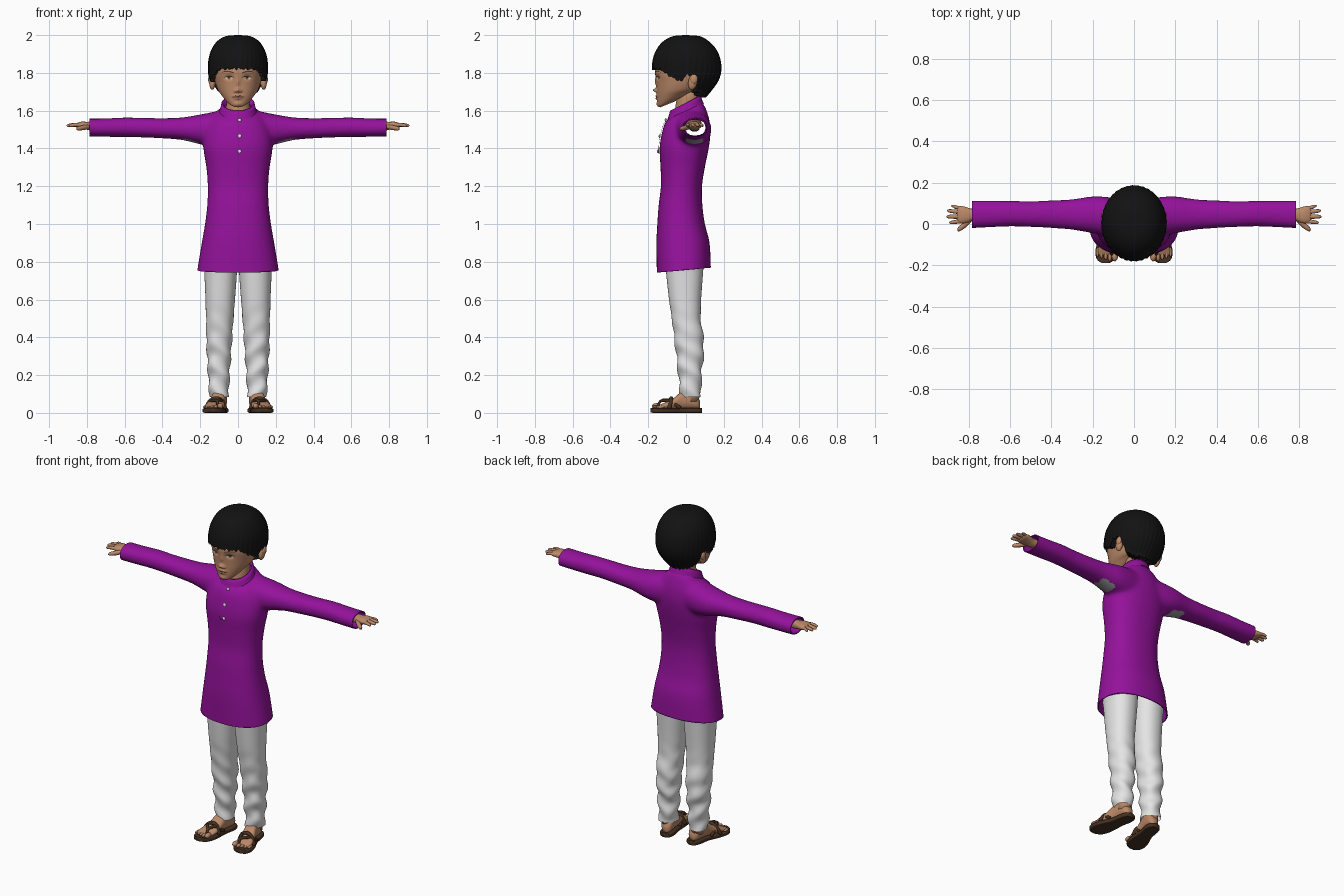
import bpy, bmesh, math
from mathutils import Vector as V, Matrix
from mathutils.bvhtree import BVHTree

if "Cube" in bpy.data.objects:
    bpy.data.objects.remove(bpy.data.objects["Cube"])

def mat(name, r, g, b):
    m = bpy.data.materials.new(name)
    m.diffuse_color = (r, g, b, 1)
    m.use_nodes = True
    m.node_tree.nodes["Principled BSDF"].inputs["Base Color"].default_value = m.diffuse_color
    return m

PURPLE, WHITE = mat("purple cloth", .30, .006, .33), mat("white cloth", .78, .78, .78)
SKIN, HAIR = mat("skin", .50, .25, .14), mat("black hair", .006, .006, .006)
LEATHER, LIP = mat("brown leather", .06, .03, .015), mat("lip", .36, .15, .10)
BROW, IRIS = mat("dark brown brow", .09, .045, .025), mat("amber iris", .30, .13, .03)
EYE, GREY = mat("eye white", .55, .48, .42), mat("grey gusset", .35, .33, .35)

# ---------- helpers ----------
def make(name, bm, material, mirror=False):
    bmesh.ops.recalc_face_normals(bm, faces=bm.faces[:])
    for f in bm.faces:
        f.smooth = True
    me = bpy.data.meshes.new(name)
    bm.to_mesh(me)
    me.materials.append(material)
    ob = bpy.data.objects.new(name, me)
    bpy.context.collection.objects.link(ob)
    if mirror:
        ob.modifiers.new("Mirror", 'MIRROR').use_mirror_merge = False
    return ob

def spline(rows, k=6):
    """Catmull-Rom upsampling of rows of numbers."""
    out = []
    for i in range(len(rows) - 1):
        a, b, c, d = (rows[max(0, min(len(rows) - 1, i + o))] for o in (-1, 0, 1, 2))
        for j in range(k):
            t = j / k
            out.append([q + .5 * t * (r - p + t * (2*p - 5*q + 4*r - s + t * (3*(q - r) + s - p)))
                        for p, q, r, s in zip(a, b, c, d)])
    return out + [list(rows[-1])]

def power(c, p):
    return math.copysign(abs(c) ** (2 / p), c)

def oval(c, u, v, n=32, p=2):
    c, u, v = V(c), V(u), V(v)
    return [c + u * power(math.cos(a), p) + v * power(math.sin(a), p)
            for a in (2 * math.pi * i / n for i in range(n))]

def add_loft(bm, rings, caps=(True, True)):
    vs = [[bm.verts.new(p) for p in r] for r in rings]
    n = len(vs[0])
    for a, b in zip(vs, vs[1:]):
        for i in range(n):
            bm.faces.new((a[i], a[(i + 1) % n], b[(i + 1) % n], b[i]))
    for on, r in zip(caps, (vs[0], vs[-1])):
        if on:
            bm.faces.new(r)
    return bm

def loft(name, rings, material, mirror=False, caps=(True, True)):
    return make(name, add_loft(bmesh.new(), rings, caps), material, mirror)

def tube_rings(pts, n=12):
    """Rows of x, y, z, radius along a path."""
    rows, rings = spline(pts, 5), []
    for i, r in enumerate(rows):
        t = V(rows[min(i + 1, len(rows) - 1)][:3]) - V(rows[max(i - 1, 0)][:3])
        side = t.cross(V((0, 0, 1))).normalized()
        rings.append(oval(r[:3], side * r[3], side.cross(t).normalized() * r[3], n))
    return rings

def ball(name, c, r, material, mirror=False, rot=0):
    bm = bmesh.new()
    bmesh.ops.create_uvsphere(bm, u_segments=20, v_segments=12, radius=1,
                              matrix=Matrix.Translation(c) @ Matrix.Rotation(rot, 4, 'X') @ Matrix.Diagonal((*r, 1)))
    return make(name, bm, material, mirror)

def front_y(bvh, x, z):
    return bvh.ray_cast(V((x, -1, z)), V((0, 1, 0)))[0].y

def plate(name, bvh, xa, xb, lo, hi, material, off, mirror=False, nx=16, nz=6):
    """Thin patch laid on a front surface between two curves lo(x) and hi(x)."""
    bm, grid = bmesh.new(), []
    for i in range(nx + 1):
        x = xa + (xb - xa) * i / nx
        zs = [lo(x) + (hi(x) - lo(x)) * j / nz for j in range(nz + 1)]
        grid.append([bm.verts.new((x, front_y(bvh, x, z) - off, z)) for z in zs])
    for a, b in zip(grid, grid[1:]):
        for j in range(nz):
            bm.faces.new((a[j], b[j], b[j + 1], a[j + 1]))
    return make(name, bm, material, mirror)

# ---------- tunic: body and sleeves fused, then hems cut open ----------
body = [(.68, .225, -.155, .135, 0), (.76, .215, -.155, .132, 0), (.9, .192, -.157, .125, 0),
        (1.0, .175, -.152, .10, 0), (1.1, .163, -.145, .087, 0), (1.2, .16, -.133, .085, 0),
        (1.3, .168, -.135, .10, 0), (1.4, .183, -.14, .12, 0), (1.48, .178, -.128, .13, 0),
        (1.54, .155, -.112, .125, .05), (1.58, .13, -.092, .11, .2), (1.605, .10, -.075, .095, .35),
        (1.625, .075, -.05, .075, .45)]
sleeve = [(.04, 1.42, 1.60, -.06, .12), (.12, 1.41, 1.595, -.06, .13), (.2, 1.422, 1.58, -.045, .134),
          (.3, 1.445, 1.564, -.028, .12), (.4, 1.453, 1.56, -.02, .115), (.5, 1.458, 1.562, -.015, .11),
          (.6, 1.46, 1.564, -.012, .113), (.7, 1.461, 1.559, -.017, .114), (.84, 1.463, 1.558, -.024, .114)]
bm = bmesh.new()
add_loft(bm, [[p + V((0, 0, k * (p.y - .02))) for p in
               oval((0, (f + b) / 2, z), (w, 0, 0), (0, (b - f) / 2, 0), 48, 2.3)]
              for z, w, f, b, k in spline(body)])
for s in (-1, 1):
    add_loft(bm, [oval((s * x, (f + b) / 2, (lo + hi) / 2), (0, (b - f) / 2, 0), (0, 0, (hi - lo) / 2), 32, 2.2)
                  for x, lo, hi, f, b in spline(sleeve)])
rough = make("rough_tunic", bm, PURPLE)
mod = rough.modifiers.new("Fuse", 'REMESH')
mod.mode, mod.voxel_size = 'VOXEL', .01
mod = rough.modifiers.new("Relax", 'SMOOTH')
mod.factor, mod.iterations = .5, 14
fused = bpy.data.meshes.new_from_object(rough.evaluated_get(bpy.context.evaluated_depsgraph_get()))
bpy.data.objects.remove(rough)
bm = bmesh.new()
bm.from_mesh(fused)
for co, no in (((0, 0, .757), (0, .09, -1)), ((.785, 0, 0), (1, 0, 0)), ((-.785, 0, 0), (-1, 0, 0))):
    bmesh.ops.bisect_plane(bm, geom=bm.verts[:] + bm.edges[:] + bm.faces[:],
                           plane_co=co, plane_no=no, clear_outer=True)
bm.normal_update()
for f in bm.faces:  # gusset patches under the arms
    c = f.calc_center_median()
    f.material_index = int(f.normal.z < -.6 and .205 < abs(c.x) < .30 and 0 < c.y < .09 and c.z > 1.3)
chest = BVHTree.FromBMesh(bm)
tunic = make("tunic", bm, PURPLE)
tunic.data.materials.append(GREY)
mod = tunic.modifiers.new("Cloth", 'SOLIDIFY')
mod.thickness, mod.offset = .006, -1

# collar, placket, buttons
collar = [(1.555, 1.635, .100, -.098, .095), (1.578, 1.658, .092, -.09, .085),
          (1.60, 1.68, .087, -.084, .08), (1.60, 1.68, .080, -.077, .073), (1.56, 1.64, .080, -.077, .073)]
loft("collar", [[p + V((0, 0, (zf + zb) / 2 + (zb - zf) / 2 * (p.y - (f + b) / 2) / ((b - f) / 2)))
                 for p in oval((0, (f + b) / 2, 0), (w, 0, 0), (0, (b - f) / 2, 0), 48)]
                for zf, zb, w, f, b in collar], PURPLE, caps=(False, False))
plate("placket", chest, -.022, .036, lambda x: 1.372, lambda x: 1.572, PURPLE, .006, nz=20)
for z in (1.55, 1.465, 1.385):
    ball("button", (.008, front_y(chest, .008, z) - .009, z), (.010, .005, .010), WHITE)

# ---------- trousers ----------
leg = [(.95, .0, .15, -.11, .08), (.80, .004, .18, -.11, .093), (.74, .006, .178, -.105, .09),
       (.6, .016, .172, -.09, .08), (.5, .024, .169, -.075, .078), (.4, .031, .168, -.062, .092),
       (.3, .038, .163, -.05, .092), (.2, .045, .158, -.04, .082), (.085, .05, .15, -.032, .08)]
def crease(p):
    fade = max(0, min(1, (.6 - p.z) / .3))
    return p + V((.004 * math.sin(p.z * 60 + p.y * 30), -.005 * math.sin(p.z * 50 - p.x * 35), 0)) * fade
loft("trouser_leg", [[crease(p) for p in oval(((a + b) / 2, (f + k) / 2, z), ((b - a) / 2, 0, 0),
                                             (0, (k - f) / 2, 0), 40, 2.2)]
                     for z, a, b, f, k in spline(leg, 10)], WHITE, True, (True, False))

# ---------- feet and sandals: rows of y, x centre, half width, bottom, top ----------
def foot_loft(name, rows, material, p):
    loft(name, [oval((x, y, (lo + hi) / 2), (w, 0, 0), (0, 0, (hi - lo) / 2), 32, p)
                for y, x, w, lo, hi in spline(rows)], material, True)
foot_loft("sandal_sole", [(.086, .09, .012, 0, .026), (.076, .09, .032, 0, .026), (.04, .093, .042, 0, .026),
                          (-.02, .104, .042, 0, .025), (-.08, .119, .054, 0, .024), (-.13, .129, .058, 0, .024),
                          (-.17, .135, .045, 0, .026), (-.189, .138, .018, .003, .027)], LEATHER, 6)
foot_loft("foot", [(.075, .091, .015, .024, .06), (.06, .092, .031, .02, .09), (.03, .096, .037, .02, .125),
                   (-.02, .104, .037, .02, .115), (-.06, .113, .042, .02, .082), (-.10, .121, .049, .02, .06),
                   (-.135, .128, .048, .02, .045), (-.15, .13, .044, .022, .038)], SKIN, 2.4)
loft("ankle", [oval((.098, .03, z), (r, 0, 0), (0, r * 1.1, 0), 24)
               for z, r in ((.06, .036), (.1, .037), (.16, .04), (.25, .042))], SKIN, True)
for i in range(5):  # toes, big one inside
    r = .015 if i == 0 else .0105 - .0008 * i
    ball("toe", (.093 + .020 * i + (.004 if i else 0), -.157 + .007 * max(0, i - 1), .026 + r * .7),
         (r, .024, r), SKIN, True)
for path in ([(.108, -.150, .026, .006), (.108, -.135, .062, .007), (.090, -.09, .066, .009), (.068, -.04, .026, .009)],
             [(.108, -.150, .026, .006), (.110, -.135, .062, .007), (.142, -.09, .062, .009), (.150, -.03, .026, .009)],
             [(.066, -.085, .022, .010), (.085, -.08, .064, .011), (.118, -.078, .077, .011),
              (.150, -.08, .060, .011), (.172, -.09, .022, .010)]):
    loft("sandal_strap", tube_rings(path), LEATHER, True)

# ---------- hands: rows of x, y centre, half depth, z centre, half height ----------
palm = [(.70, .045, .028, 1.515, .026), (.775, .045, .028, 1.518, .024), (.80, .043, .035, 1.52, .021),
        (.825, .044, .041, 1.523, .019), (.848, .046, .041, 1.523, .014), (.858, .046, .034, 1.523, .008)]
loft("palm", [oval((x, y, z), (0, w, 0), (0, 0, h), 24, 2.4) for x, y, w, z, h in spline(palm)], SKIN, True)
for y, tx, ty, r in ((.014, .893, .006, .0095), (.035, .906, .036, .010), (.056, .903, .065, .0095), (.076, .884, .088, .008)):
    loft("finger", tube_rings([(.835, y, 1.523, r), (.86, y + (ty - y) * .4, 1.525, r * 1.05),
                               (tx - .012, y + (ty - y) * .8, 1.522, r * .9), (tx - .002, ty, 1.519, r * .6),
                               (tx, ty, 1.518, r * .15)]), SKIN, True)
loft("thumb", tube_rings([(.795, .02, 1.515, .013), (.82, -.004, 1.51, .013), (.842, -.022, 1.506, .011),
                          (.852, -.03, 1.504, .007), (.854, -.031, 1.504, .002)]), SKIN, True)

# ---------- head: rows of z, front, back, half width, backward rise ----------
skull = [(1.618, -.135, -.06, .03, .03), (1.622, -.146, -.03, .05, .045), (1.638, -.151, .01, .068, .045),
         (1.665, -.153, .05, .088, .04), (1.70, -.154, .085, .106, .02), (1.75, -.156, .11, .120, 0),
         (1.80, -.163, .13, .128, 0), (1.86, -.155, .14, .128, 0), (1.92, -.12, .12, .105, 0), (1.965, -.05, .06, .05, 0)]
# bumps: x, z, x spread, z spread, forward push
bumps = [(0, 1.75, .010, .022, .008), (0, 1.708, .011, .011, .021), (.015, 1.703, .007, .007, .009),
         (.048, 1.775, .020, .012, -.010), (0, 1.679, .024, .006, .008), (0, 1.664, .020, .006, .007),
         (0, 1.634, .022, .012, .006), (.045, 1.803, .03, .008, .003)]
def sculpt(p):
    if p.y < -.03:
        for x, z, sx, sz, amt in bumps:
            p.y -= amt * math.exp(-((abs(p.x) - x) / sx) ** 2 - ((p.z - z) / sz) ** 2)
    return p
bm = add_loft(bmesh.new(), [[sculpt(p + V((0, 0, k * (p.y - f) / (b - f)))) for p in
                             oval((0, (f + b) / 2, z), (w, 0, 0), (0, (b - f) / 2, 0), 160, 2.15)]
                            for z, f, b, w, k in spline(skull, 9)])
face = BVHTree.FromBMesh(bm)
make("head", bm, SKIN)
loft("neck", [oval((0, y, z), (r, 0, 0), (0, r, 0), 32) for z, y, r in
              ((1.52, .01, .075), (1.60, .005, .064), (1.66, .01, .06), (1.74, .02, .062))], SKIN)
ball("ear", (.136, .036, 1.752), (.017, .024, .042), SKIN, True, -.2)
ball("ear_rim", (.146, .042, 1.765), (.012, .020, .026), SKIN, True, -.2)

# eyes, brows and lips laid on the face
def arch(c, w, z, h):
    return lambda x: z + h * math.sqrt(max(0, 1 - ((x - c) / w) ** 2))
top, low = arch(.048, .022, 1.772, .009), arch(.048, .022, 1.772, -.007)
plate("eye", face, .026, .070, low, top, EYE, .001, True)
for name, r, m, off in (("iris", .0095, IRIS, .002), ("pupil", .004, HAIR, .003)):
    plate(name, face, .048 - r, .048 + r, lambda x: max(low(x), arch(.048, r, 1.774, -r)(x)),
          lambda x: min(top(x), arch(.048, r, 1.774, r)(x)), m, off, True)
plate("upper_lid_line", face, .025, .072, top, lambda x: top(x) + .003, HAIR, .003, True, nz=2)
brow = lambda x: 1.797 + .008 * math.sin((x - .02) / .065 * 2.4)
plate("eyebrow", face, .020, .085, brow, lambda x: brow(x) + .007 * (1 - ((x - .045) / .045) ** 2), BROW, .002, True)
plate("upper_lip", face, -.033, .033, lambda x: 1.671, arch(0, .033, 1.671, .009), LIP, .001)
plate("lower_lip", face, -.030, .030, arch(0, .030, 1.671, -.011), lambda x: 1.671, LIP, .001)
plate("mouth_line", face, -.034, .034, lambda x: 1.670, lambda x: 1.6725, BROW, .002, nz=2)

# ---------- hair: bowl cut with a hem height that varies round the head ----------
bowl = spline([(2.0, -.002, .002, .002), (1.995, -.065, .07, .062), (1.97, -.117, .118, .108), (1.93, -.152, .157, .137),
               (1.88, -.173, .180, .154), (1.82, -.180, .187, .158), (1.76, -.170, .172, .150),
               (1.70, -.15, .130, .12), (1.66, -.14, .095, .09)])
hem = [(0, 1.822), (40, 1.822), (62, 1.78), (80, 1.757), (90, 1.79), (105, 1.79), (118, 1.705), (140, 1.68), (180, 1.675)]
def lerp(rows, key):
    for a, b in zip(rows, rows[1:]):
        t = (key - a[0]) / (b[0] - a[0])
        if 0 <= t <= 1:
            return [p + (q - p) * t for p, q in zip(a, b)]
    return list(rows[-1])
N, S = 180, 30
rings = [[] for _ in range(S + 2)]
for i in range(N):
    a = 2 * math.pi * i / N
    jag = .004 * math.sin(29 * a) + .004 * math.sin(47 * a + 1)
    zb = lerp(hem, math.degrees(min(a, 2 * math.pi - a)))[1] + jag
    for j in range(S + 2):
        s = min(1, (j + .5) / (S - .5)) ** 1.7
        z = 2.0 - (2.0 - zb) * s
        _, f, b, w = lerp(bowl, z)
        k = (1 + .010 * s * math.sin(37 * a + 5 * s)) * (.5 if j == S + 1 else 1)
        rings[j].append(V((w * k * math.sin(a), (f + b) / 2 - (b - f) / 2 * k * math.cos(a), z)))
loft("hair", rings, HAIR, caps=(True, False))
